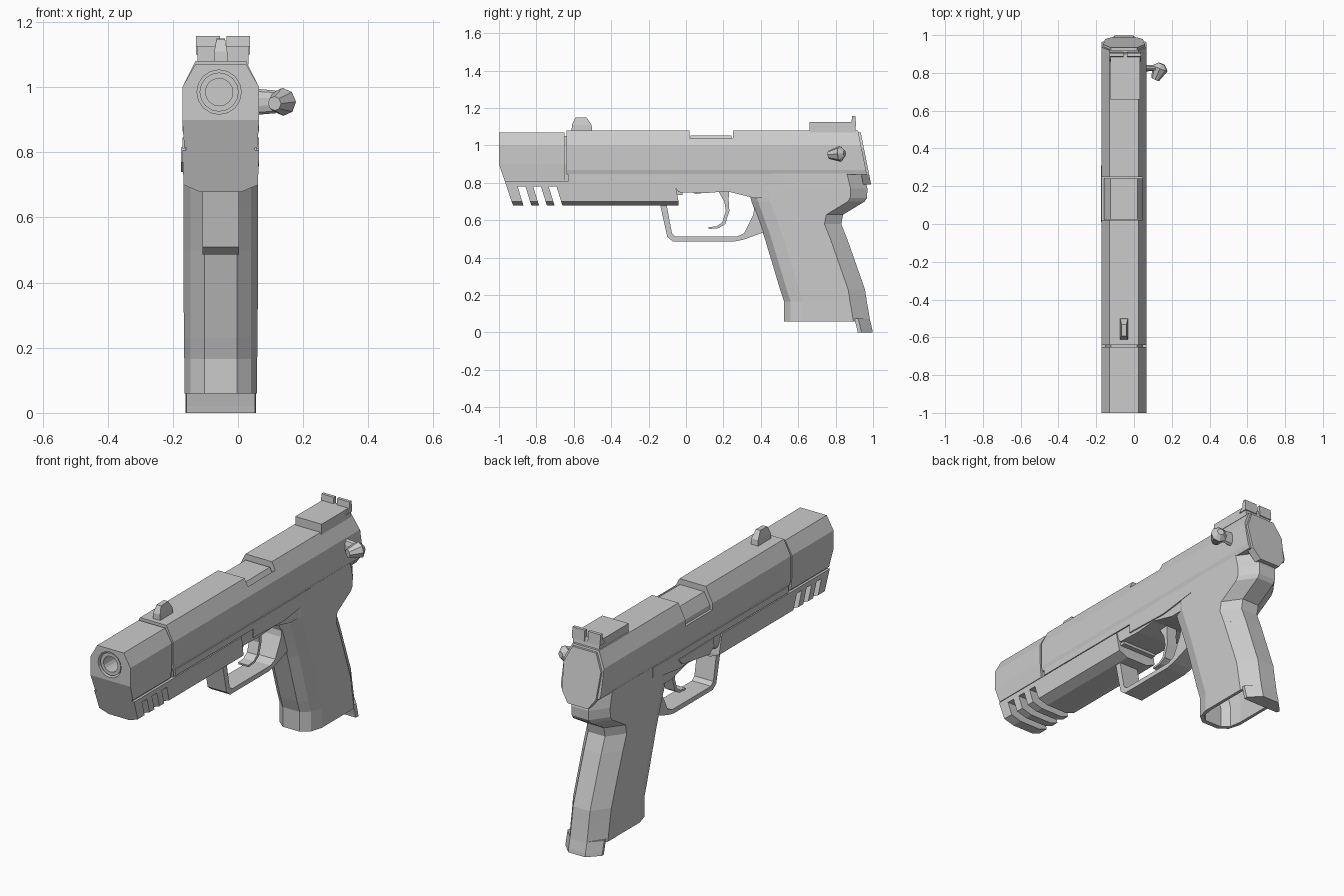
import bpy, bmesh, math
from mathutils import Vector

CX = -0.053  # centre plane of the body


def make(name, bm):
    bmesh.ops.recalc_face_normals(bm, faces=bm.faces)
    me = bpy.data.meshes.new(name)
    bm.to_mesh(me)
    bm.free()
    ob = bpy.data.objects.new(name, me)
    bpy.context.collection.objects.link(ob)
    return ob


def loft(name, rings, cx=CX):
    """Skin symmetric rings; each ring is a half outline of (half_width, y, z)."""
    bm = bmesh.new()
    n = len(rings[0])
    loops = []
    for r in rings:
        right = [bm.verts.new((cx + w, y, z)) for w, y, z in r]
        left = [bm.verts.new((cx - w, y, z)) for w, y, z in r]
        loops.append(right + left[::-1])
    m = 2 * n
    for a, b in zip(loops, loops[1:]):
        for i in range(m):
            j = (i + 1) % m
            bm.faces.new((a[i], a[j], b[j], b[i]))
    for l in (loops[0], loops[-1]):
        for i in range(n - 1):
            bm.faces.new((l[i], l[i + 1], l[m - 2 - i], l[m - 1 - i]))
    return make(name, bm)


def along(name, section, y0, y1):
    """Loft a (half_width, z) section between two y functions of z."""
    return loft(name, [[(w, f(z) if callable(f) else f, z) for w, z in section]
                       for f in (y0, y1)])


def prism(name, profile, x0, x1):
    """Extrude a (y, z) profile across x."""
    bm = bmesh.new()
    f = bm.faces.new([bm.verts.new((x0, y, z)) for y, z in profile])
    g = bmesh.ops.extrude_face_region(bm, geom=[f])
    bmesh.ops.translate(bm, vec=(x1 - x0, 0, 0),
                        verts=[v for v in g['geom'] if isinstance(v, bmesh.types.BMVert)])
    return make(name, bm)


def box(name, x0, x1, y0, y1, z0, z1):
    return prism(name, [(y0, z0), (y1, z0), (y1, z1), (y0, z1)], x0, x1)


def cone(name, a, b, ra, rb, sides):
    a, b = Vector(a), Vector(b)
    bm = bmesh.new()
    bmesh.ops.create_cone(bm, cap_ends=True, segments=sides, radius1=ra, radius2=rb,
                          depth=(b - a).length)
    ob = make(name, bm)
    ob.data.transform((b - a).to_track_quat('Z', 'Y').to_matrix().to_4x4())
    ob.location = (a + b) / 2
    return ob


def cut(ob, cutter):
    cutter.hide_render = True
    m = ob.modifiers.new("cut", 'BOOLEAN')
    m.object = cutter
    m.solver = 'EXACT'
    bpy.context.view_layer.objects.active = ob
    bpy.ops.object.modifier_apply(modifier=m.name)
    bpy.data.objects.remove(cutter)


# Slide with slanted rear and ejection port
rear = lambda z: 0.92 + (1.08 - z) * 0.2
slide = along("slide", [(0.112, 0.845), (0.118, 0.87), (0.118, 1.0), (0.078, 1.08)], -0.64, rear)
cut(slide, box("port_cutter", -0.3, 0.045, 0.02, 0.25, 0.965, 1.2))
along("chamber_block", [(0.105, 0.95), (0.105, 0.99), (0.072, 1.052)], 0.025, 0.242)
along("rear_plate", [(0.06, 0.79), (0.1, 0.845), (0.11, 0.985), (0.07, 1.07)],
      lambda z: rear(z) - 0.03, lambda z: rear(z) + 0.012)

# Front weight with raked nose
nose = lambda z: -1 if z >= 0.9 else -1 + (0.9 - z) * 0.34
weight = along("muzzle_weight", [(0.112, 0.815), (0.118, 0.9), (0.118, 1.0), (0.078, 1.07)],
               nose, -0.65)
cut(weight, cone("bore_cutter", (CX - 0.005, -1.1, 0.985), (CX - 0.005, -0.8, 0.985),
                 0.068, 0.068, 16))
barrel = cone("barrel", (CX - 0.005, -0.992, 0.985), (CX - 0.005, -0.6, 0.985), 0.06, 0.06, 16)
cut(barrel, cone("barrel_cutter", (CX - 0.005, -1.1, 0.985), (CX - 0.005, -0.72, 0.985),
                 0.042, 0.042, 16))
along("weight_core", [(0.1, 0.79), (0.1, 0.9), (0.07, 1.05)], -0.8, -0.6)

# Dust cover with three slanted vents
dust = along("dust_cover", [(0.062, 0.678), (0.114, 0.70), (0.118, 0.807)],
             nose, lambda z: -0.04 if z < 0.75 else -0.06)
for i in range(3):
    y = -0.9 + i * 0.083
    cut(dust, prism("vent_cutter", [(y, 0.78), (y + 0.042, 0.78), (y + 0.085, 0.64),
                                    (y + 0.043, 0.64)], -0.3, 0.3))
along("dust_cover_joint", [(0.105, 0.79), (0.105, 0.84)], nose, -0.65)

# Frame rail and frame body
prism("frame", [(-0.63, 0.80), (-0.07, 0.80), (-0.04, 0.75), (0.1, 0.745), (0.22, 0.755),
                (0.36, 0.72), (0.8, 0.72), (0.8, 0.85), (-0.63, 0.85)], CX - 0.11, CX + 0.11)
for s in (-1, 1):
    prism("frame_side_panel", [(-0.62, 0.812), (0.04, 0.812), (0.04, 0.765), (0.3, 0.757),
                               (0.52, 0.785), (0.52, 0.846), (-0.62, 0.846)],
          CX + s * 0.1, CX + s * 0.117)
box("front_frame_step", CX - 0.1, CX + 0.1, -0.1, -0.02, 0.735, 0.82)

# Grip: stacked horizontal sections (z, front y, back y, half width)
levels = [(0.06, 0.525, 0.985, 0.112), (0.165, 0.525, 0.967, 0.112), (0.23, 0.503, 0.957, 0.113),
          (0.5, 0.422, 0.862, 0.115), (0.58, 0.394, 0.83, 0.115), (0.63, 0.376, 0.84, 0.115),
          (0.70, 0.35, 0.955, 0.115), (0.72, 0.345, 0.968, 0.115), (0.77, 0.34, 0.97, 0.115),
          (0.85, 0.37, 0.95, 0.114)]
grip = loft("grip", [[(0.05, f, z), (0.093, f + 0.035, z), (w, f + 0.1, z),
                      (w, b - 0.09, z), (0.05, b, z)] for z, f, b, w in levels])
cut(grip, loft("magazine_well_cutter",
               [[(0.05, f, z), (0.085, f + 0.035, z), (0.095, f + 0.1, z), (0.095, b, z)]
                for z, f, b in ((-0.02, 0.55, 0.905), (0.165, 0.55, 0.9), (0.5, 0.46, 0.8))]))
loft("grip_heel", [[(0.105, f, z), (0.108, f + 0.02, z), (0.05, b, z)]
                   for z, f, b in ((0.0, 0.918, 0.998), (0.02, 0.914, 0.995), (0.075, 0.9, 0.982))])

# Trigger guard
prism("trigger_guard", [(-0.14, 0.69), (-0.1, 0.51), (-0.07, 0.487), (0.26, 0.487), (0.31, 0.497),
                        (0.44, 0.545), (0.44, 0.7), (0.37, 0.7), (0.36, 0.63), (0.31, 0.53),
                        (0.27, 0.512), (-0.055, 0.512), (-0.075, 0.53), (-0.105, 0.69)],
      CX - 0.056, CX + 0.056)

# Trigger
prism("trigger", [(0.17, 0.76), (0.205, 0.70), (0.213, 0.65), (0.195, 0.59), (0.165, 0.568),
                  (0.12, 0.563), (0.122, 0.553), (0.175, 0.558), (0.21, 0.58), (0.232, 0.65),
                  (0.228, 0.71), (0.23, 0.76)], CX - 0.03, CX + 0.03)

# Sights
loft("front_sight", [[(0.022, -0.612, 1.07), (0.022, -0.5, 1.07)],
                     [(0.02, -0.61, 1.11), (0.02, -0.505, 1.11)],
                     [(0.013, -0.592, 1.148), (0.013, -0.532, 1.15)]])
SX = -0.046
prism("rear_sight_base", [(0.66, 1.07), (0.66, 1.125), (0.9, 1.125), (0.91, 1.07)],
      SX - 0.078, SX + 0.078)
for s in (-1, 1):
    prism("rear_sight_blade", [(0.86, 1.1), (0.885, 1.125), (0.888, 1.158), (0.905, 1.158),
                               (0.91, 1.1)], SX + s * 0.01, SX + s * 0.083)

# Lever knob on the right side
stem = cone("knob_stem", (0.055, 0.825, 0.955), (0.115, 0.825, 0.955), 0.04, 0.035, 10)
stem.scale = (1, 0.45, 1)
cone("knob", (0.112, 0.765, 0.95), (0.138, 0.825, 0.955), 0.022, 0.043, 8)
cone("knob_cap", (0.138, 0.825, 0.955), (0.147, 0.848, 0.957), 0.043, 0.018, 8)

# Slide stop on the left side
prism("slide_stop", [(0.01, 0.77), (0.05, 0.74), (0.28, 0.775), (0.31, 0.81), (0.02, 0.815)],
      CX - 0.105, CX - 0.122)
